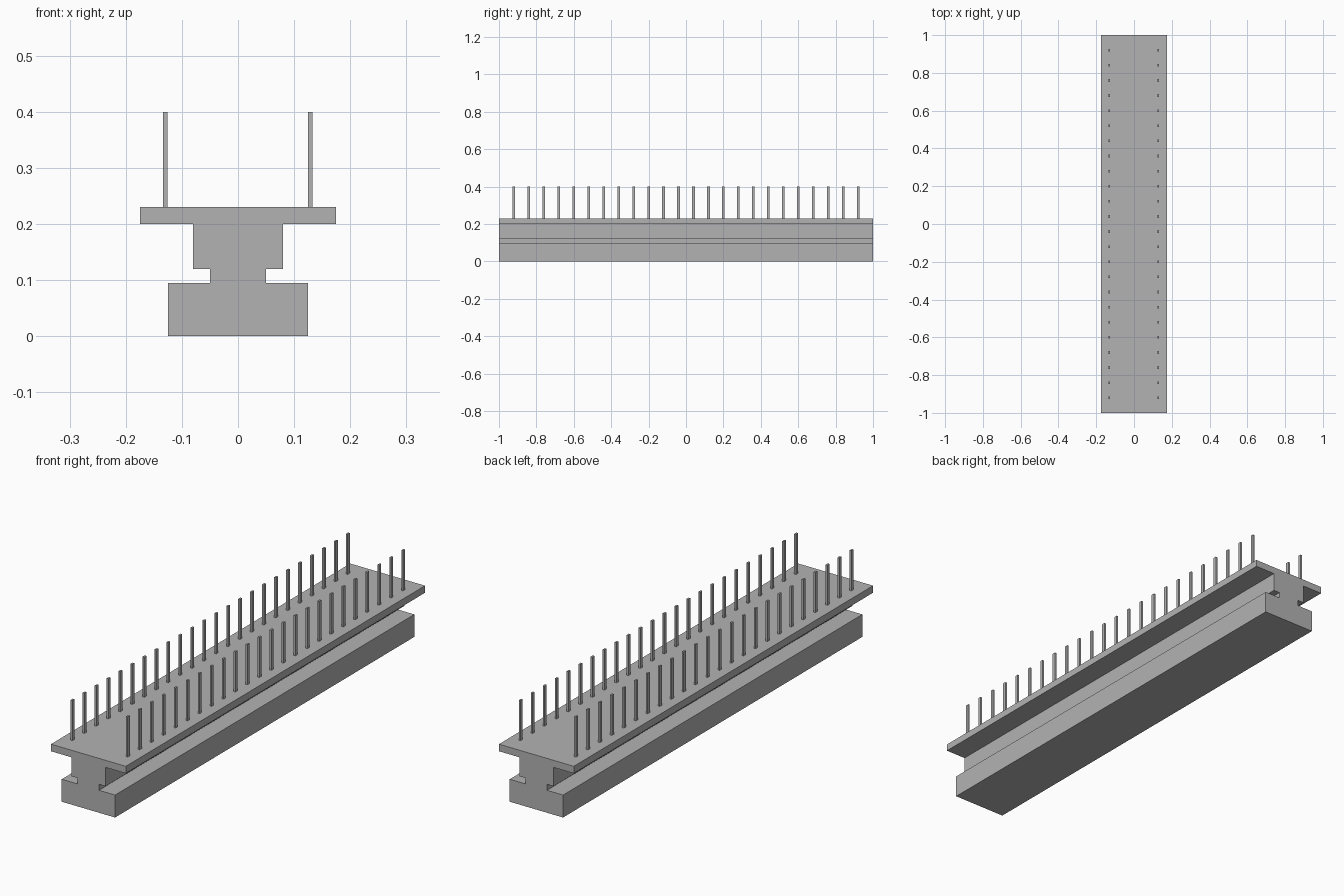
import bpy
import bmesh
from mathutils import Matrix, Vector

cube = bpy.data.objects.get("Cube")
if cube:
    bpy.data.objects.remove(cube, do_unlink=True)

grey = bpy.data.materials.new("plain grey")
grey.use_nodes = True
GREY = (0.45, 0.45, 0.45, 1)
grey.diffuse_color = GREY
grey.node_tree.nodes["Principled BSDF"].inputs["Base Color"].default_value = GREY


def add_object(name, bm):
    bmesh.ops.recalc_face_normals(bm, faces=bm.faces)
    mesh = bpy.data.meshes.new(name)
    bm.to_mesh(mesh)
    bm.free()
    mesh.materials.append(grey)
    obj = bpy.data.objects.new(name, mesh)
    bpy.context.collection.objects.link(obj)
    return obj


# Rail: stepped half profile (x, z), mirrored and extruded along y
half = [(0.125, 0), (0.125, 0.095), (0.05, 0.095), (0.05, 0.12),
        (0.08, 0.12), (0.08, 0.2), (0.175, 0.2), (0.175, 0.23)]
outline = half + [(-x, z) for x, z in reversed(half)]
bm = bmesh.new()
end = bm.faces.new([bm.verts.new((x, -1, z)) for x, z in outline])
swept = bmesh.ops.extrude_face_region(bm, geom=[end], use_keep_orig=True)
moved = [v for v in swept["geom"] if isinstance(v, bmesh.types.BMVert)]
bmesh.ops.translate(bm, verts=moved, vec=(0, 2, 0))
add_object("stepped_rail", bm)


# Pins: one row of slim upright bars on each side of the top plate
def pin_row(name, x, count=24, spacing=0.08, bottom=0.23, top=0.4):
    bm = bmesh.new()
    size = Matrix.Diagonal((0.008, 0.014, top - bottom, 1))
    for i in range(count):
        y = (i - (count - 1) / 2) * spacing
        place = Matrix.Translation(Vector((x, y, (top + bottom) / 2)))
        bmesh.ops.create_cube(bm, size=1, matrix=place @ size)
    return add_object(name, bm)


pin_row("left_pin_row", 0.129)
pin_row("right_pin_row", -0.13)
